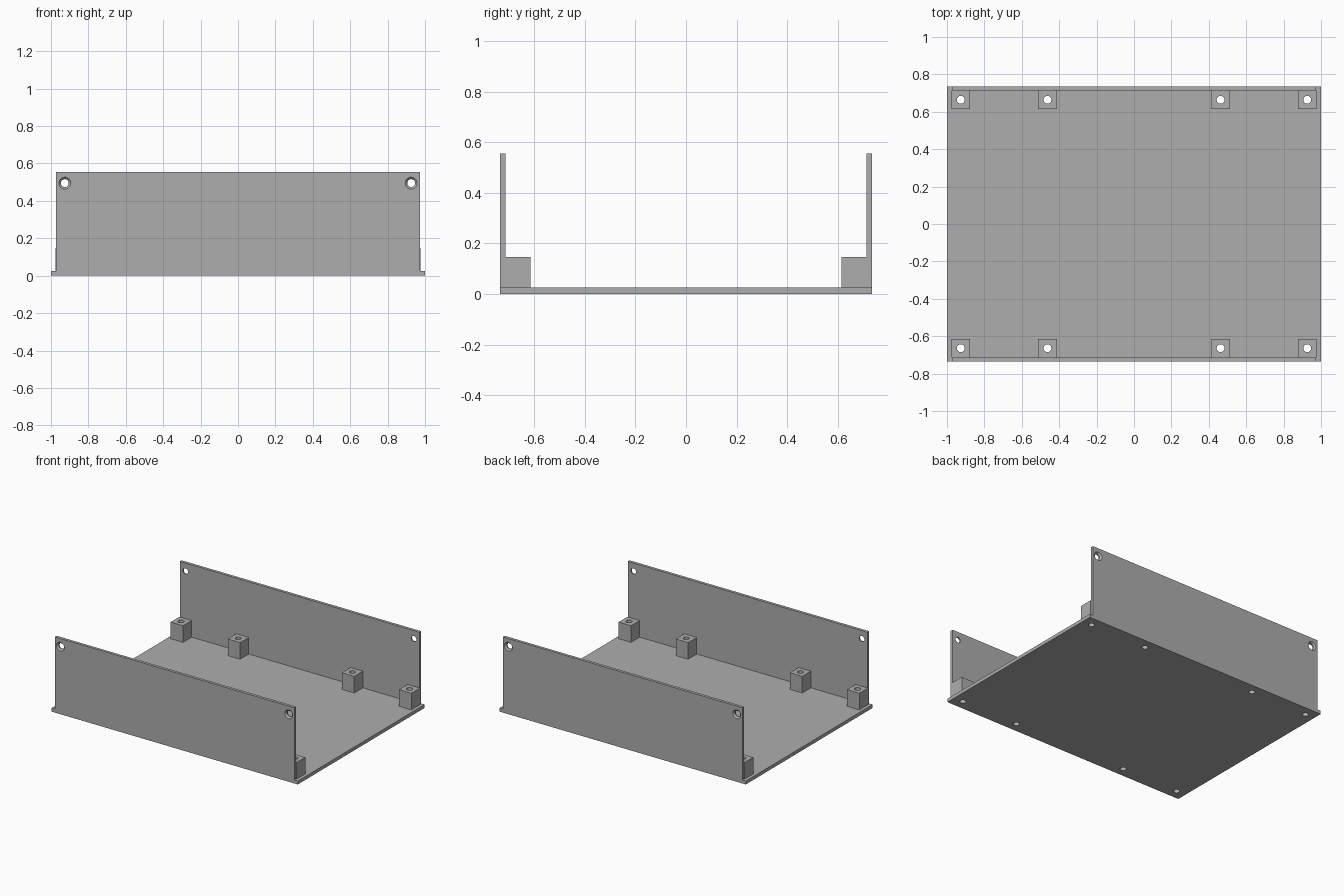
import bpy, bmesh
from math import radians
from mathutils import Matrix, Vector

cube = bpy.data.objects.get("Cube")
if cube:
    bpy.data.objects.remove(cube, do_unlink=True)

# Main dimensions
HALF_X, HALF_Y = 1.0, 0.735
FLOOR, WALL, TOP = 0.025, 0.021, 0.555
WALL_HALF_X = 0.972
POST_X = (-0.926, -0.463, 0.463, 0.926)
POST, POST_TOP, POST_Y = 0.1, 0.147, 0.664
HOLE, SINK = 0.021, 0.032
SCREW_X, SCREW_Z = 0.926, 0.495

grey = bpy.data.materials.new("plain grey")
grey.use_nodes = True
grey.diffuse_color = (0.42, 0.42, 0.42, 1)
grey.node_tree.nodes["Principled BSDF"].inputs["Base Color"].default_value = grey.diffuse_color


def make_object(name, bm):
    mesh = bpy.data.meshes.new(name)
    bmesh.ops.recalc_face_normals(bm, faces=bm.faces)
    bm.to_mesh(mesh)
    bm.free()
    mesh.materials.append(grey)
    obj = bpy.data.objects.new(name, mesh)
    bpy.context.collection.objects.link(obj)
    return obj


def box(name, low, high):
    low, high = Vector(low), Vector(high)
    bm = bmesh.new()
    place = Matrix.Translation((low + high) / 2) @ Matrix.Diagonal((*(high - low), 1))
    bmesh.ops.create_cube(bm, size=1, matrix=place)
    return make_object(name, bm)


def drill(obj, centres, depth, r1, r2, turn=0):
    """Cut round or tapered holes; r1 is the lower end before turning about x."""
    bm = bmesh.new()
    for c in centres:
        place = Matrix.Translation(c) @ Matrix.Rotation(radians(turn), 4, "X")
        bmesh.ops.create_cone(bm, cap_ends=True, segments=32, radius1=r1,
                              radius2=r2, depth=depth, matrix=place)
    cutter = make_object("hole_cutter", bm)
    cutter.hide_render = True
    mod = obj.modifiers.new("holes", "BOOLEAN")
    mod.operation, mod.solver, mod.object = "DIFFERENCE", "EXACT", cutter
    bpy.ops.object.select_all(action="DESELECT")
    obj.select_set(True)
    bpy.context.view_layer.objects.active = obj
    bpy.ops.object.modifier_apply(modifier=mod.name)
    bpy.data.objects.remove(cutter, do_unlink=True)
    bpy.ops.object.shade_smooth_by_angle(angle=radians(30))


# Floor plate with screw holes below every post
floor = box("floor_plate", (-HALF_X, -HALF_Y, 0), (HALF_X, HALF_Y, FLOOR))
drill(floor, [(x, s * POST_Y, 0) for x in POST_X for s in (-1, 1)], 0.2, HOLE, HOLE)

for side, s in (("front", -1), ("back", 1)):
    # Side wall with countersunk screw holes near the upper corners
    y_out, y_in = s * HALF_Y, s * (HALF_Y - WALL)
    wall = box(side + "_wall", (-WALL_HALF_X, min(y_out, y_in), FLOOR),
               (WALL_HALF_X, max(y_out, y_in), TOP))
    screws = [(x, y_out, SCREW_Z) for x in (-SCREW_X, SCREW_X)]
    drill(wall, screws, 0.1, HOLE, HOLE, 90)
    # The cone is centred on the outer face and narrows inward
    flare = SINK - HOLE
    drill(wall, screws, 2 * flare, SINK + flare, HOLE, 90 * s)

    # Drilled mounting posts against the wall
    for i, x in enumerate(POST_X):
        y_edge = s * (HALF_Y - WALL - POST)
        post = box(f"{side}_post_{i + 1}", (x - POST / 2, min(y_in, y_edge), FLOOR),
                   (x + POST / 2, max(y_in, y_edge), POST_TOP))
        drill(post, [(x, s * POST_Y, POST_TOP / 2)], 0.4, HOLE, HOLE)
